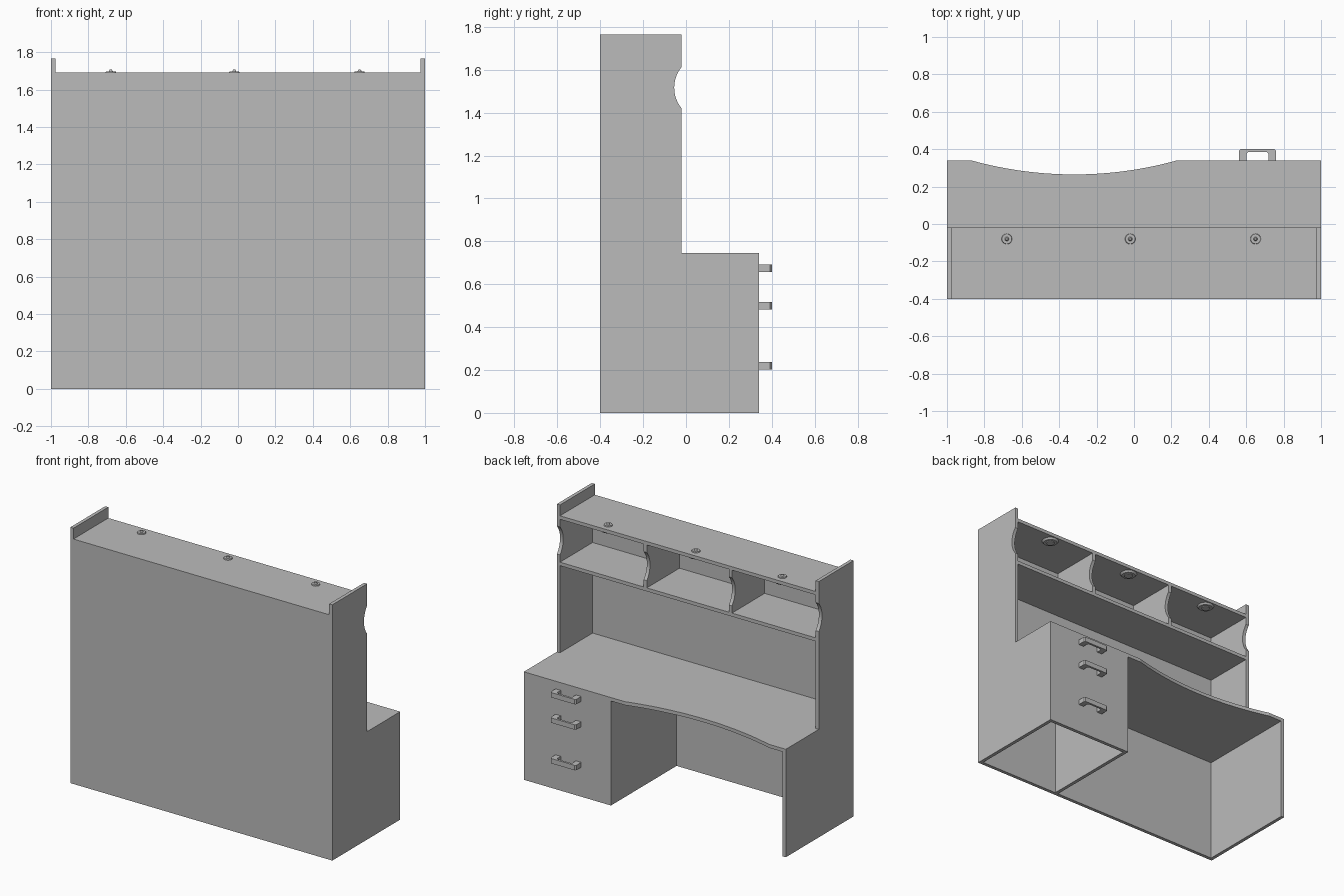
import bpy
import bmesh
import math
from mathutils import Vector

cube = bpy.data.objects.get("Cube")
if cube:
    bpy.data.objects.remove(cube, do_unlink=True)

# One plain grey for the whole piece
grey = bpy.data.materials.new("plain grey")
grey.use_nodes = True
GREY = (0.5, 0.5, 0.5, 1)
grey.diffuse_color = GREY
grey.node_tree.nodes["Principled BSDF"].inputs["Base Color"].default_value = GREY

# Main dimensions
T = 0.024                      # board thickness
BACK, HUTCH, FRONT = -0.40, -0.02, 0.34
DESK, SHELF, LID, TOP = 0.745, 1.37, 1.69, 1.765
INNER = 1 - T
CABINET = 0.335                # inner side of the drawer cabinet


def finish(name, bm):
    bmesh.ops.recalc_face_normals(bm, faces=bm.faces)
    mesh = bpy.data.meshes.new(name)
    bm.to_mesh(mesh)
    bm.free()
    mesh.materials.append(grey)
    obj = bpy.data.objects.new(name, mesh)
    bpy.context.collection.objects.link(obj)
    return obj


def prism(name, outline, axis, start, end):
    """Extrude a 2D outline: (y, z) along x, or (x, y) along z."""
    bm = bmesh.new()
    place = (lambda p: (start, *p)) if axis == "x" else (lambda p: (*p, start))
    face = bm.faces.new([bm.verts.new(place(p)) for p in outline])
    moved = bmesh.ops.extrude_face_region(bm, geom=[face])["geom"]
    step = Vector((end - start, 0, 0) if axis == "x" else (0, 0, end - start))
    verts = [v for v in moved if isinstance(v, bmesh.types.BMVert)]
    bmesh.ops.translate(bm, verts=verts, vec=step)
    return finish(name, bm)


def board(name, x0, x1, y0, y1, z0, z1):
    return prism(name, [(x0, y0), (x1, y0), (x1, y1), (x0, y1)], "z", z0, z1)


def arc(mid, half, edge, sag, steps):
    """Shallow arc dipping from the edge, as (along, across) pairs."""
    radius = (half ** 2 + sag ** 2) / (2 * sag)
    sweep = math.asin(half / radius)
    points = []
    for i in range(steps + 1):
        a = sweep * (2 * i / steps - 1)
        points.append((mid + radius * math.sin(a),
                       edge - sag + radius * (1 - math.cos(a))))
    return points


def disc(name, x, y, z0, z1, r0, r1):
    bm = bmesh.new()
    bmesh.ops.create_cone(bm, cap_ends=True, segments=24, radius1=r0,
                          radius2=r1, depth=z1 - z0)
    bmesh.ops.translate(bm, verts=bm.verts, vec=(x, y, (z0 + z1) / 2))
    return finish(name, bm)


# Side panels and hutch dividers share the scooped front edge
scoop = [(y, z) for z, y in arc(1.517, 0.097, HUTCH, 0.035, 16)]
side = [(BACK, 0), (FRONT, 0), (FRONT, DESK - T), (HUTCH, DESK - T)]
side += scoop + [(HUTCH, TOP), (BACK, TOP)]
prism("right_side_panel", side, "x", -1, -INNER)
prism("left_side_panel", side, "x", INNER, 1)

divider = [(BACK + T, SHELF), (HUTCH, SHELF)] + scoop
divider += [(HUTCH, LID - T), (BACK + T, LID - T)]
for name, x in (("right_divider", -0.325), ("left_divider", 0.325)):
    prism(name, divider, "x", x - T / 2, x + T / 2)

# Back panel and hutch shelves
board("back_panel", -INNER, INNER, BACK, BACK + T, 0, LID)
board("hutch_shelf", -INNER, INNER, BACK + T, HUTCH, SHELF - T, SHELF)
board("hutch_top", -INNER, INNER, BACK + T, HUTCH, LID - T, LID)

# Desktop with curved working edge, notched around the upper side panels
desk = [(-INNER, BACK + T), (-INNER, HUTCH), (-1, HUTCH), (-1, FRONT)]
desk += arc(-0.32, 0.55, FRONT, 0.075, 32)
desk += [(1, FRONT), (1, HUTCH), (INNER, HUTCH), (INNER, BACK + T)]
prism("desktop", desk, "z", DESK - T, DESK)

# Drawer cabinet, open underneath
board("cabinet_side", CABINET, CABINET + T, BACK + T, FRONT, 0, DESK - T)
board("drawer_front", CABINET + T, INNER, FRONT - T, FRONT, 0, DESK - T)

# Bracket handles
half = [(0.098, 0), (0.098, 0.052), (0.09, 0.06)]
hole = [(0.049, 0.045), (0.058, 0.036), (0.058, 0)]
loop = half + [(-u, v) for u, v in reversed(half)]
loop += [(-u, v) for u, v in reversed(hole)] + hole
handle = [(0.66 + u, FRONT + v) for u, v in loop]
for name, z in (("top", 0.675), ("middle", 0.5), ("bottom", 0.22)):
    prism(name + "_drawer_handle", handle, "z", z - 0.017, z + 0.017)

# Recessed lamps through the hutch top
for name, x in (("right", -0.68), ("middle", -0.02), ("left", 0.65)):
    y = -0.08
    disc(name + "_lamp_rim", x, y, LID - T - 0.012, LID - T, 0.045, 0.055)
    disc(name + "_lamp_lens", x, y, LID - T - 0.017, LID - T, 0.028, 0.028)
    disc(name + "_lamp_cap", x, y, LID, LID + 0.007, 0.028, 0.026)
    disc(name + "_lamp_knob", x, y, LID + 0.007, LID + 0.016, 0.011, 0.006)
